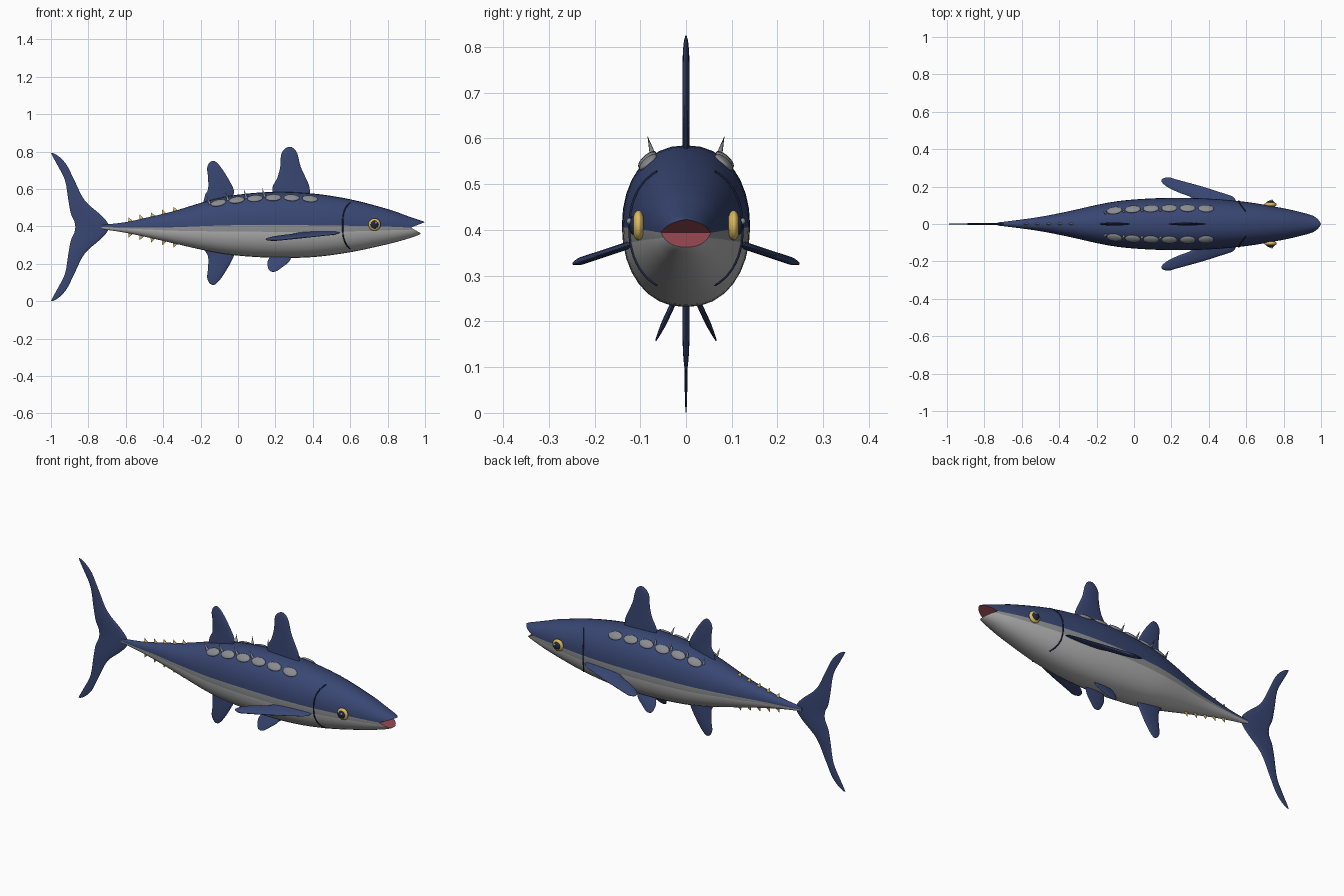
import bpy, bmesh, math
from mathutils import Vector, Matrix

if "Cube" in bpy.data.objects:
    bpy.data.objects.remove(bpy.data.objects["Cube"], do_unlink=True)


def material(name, r, g, b):
    m = bpy.data.materials.new(name)
    m.use_nodes = True
    m.diffuse_color = (r, g, b, 1)
    m.node_tree.nodes["Principled BSDF"].inputs["Base Color"].default_value = (r, g, b, 1)
    return m


navy = material("navy", 0.04, 0.062, 0.17)
silver = material("silver", 0.28, 0.29, 0.3)
pale = material("pale_belly", 0.47, 0.47, 0.47)
pink = material("mouth_pink", 0.32, 0.07, 0.09)
gold = material("gold", 0.72, 0.5, 0.12)
dark = material("dark_blue", 0.015, 0.022, 0.06)
grey = material("plate_grey", 0.25, 0.26, 0.28)


def finish(name, bm, mats, sharp=50):
    bmesh.ops.recalc_face_normals(bm, faces=bm.faces)
    me = bpy.data.meshes.new(name)
    bm.to_mesh(me)
    bm.free()
    for m in mats:
        me.materials.append(m)
    me.shade_smooth()
    me.set_sharp_from_angle(angle=math.radians(sharp))
    ob = bpy.data.objects.new(name, me)
    bpy.context.scene.collection.objects.link(ob)
    return ob


def smooth_rows(rows, steps):
    """Catmull-Rom interpolation through rows of numbers."""
    rows = [Vector(r) for r in rows]
    pts = [rows[0]] + rows + [rows[-1]]
    out = []
    for a, b, c, d in zip(pts, pts[1:], pts[2:], pts[3:]):
        for k in range(steps):
            t = k / steps
            out.append(0.5 * (2 * b + (c - a) * t + (2 * a - 5 * b + 4 * c - d) * t * t
                              + (3 * b - a - 3 * c + d) * t ** 3))
    return out + [rows[-1]]


def loft(rings, rule=lambda k: 0):
    """Skin a list of closed rings; rule gives the material per segment."""
    bm = bmesh.new()
    vs = [[bm.verts.new(p) for p in r] for r in rings]
    n = len(vs[0])
    for a, b in zip(vs, vs[1:]):
        for k in range(n):
            j = (k + 1) % n
            bm.faces.new((a[k], a[j], b[j], b[k])).material_index = rule(k)
    bm.faces.new(vs[0])
    bm.faces.new(vs[-1])
    return bm


# Body profile: x, top, bottom, half width
profile = smooth_rows([
    (-.73, .408, .386, .008), (-.6, .423, .366, .024), (-.48, .449, .341, .042),
    (-.35, .48, .311, .068), (-.15, .54, .266, .112), (0, .57, .244, .131),
    (.2, .585, .232, .14), (.4, .576, .236, .136), (.6, .545, .262, .118),
    (.8, .493, .305, .084), (.9, .458, .332, .061), (.96, .437, .352, .044),
    (.985, .429, .37, .028), (1, .422, .402, .008)], 5)


def surf(x, a):
    """Point on the body skin at station x and section angle a."""
    for p, q in zip(profile, profile[1:]):
        if x <= q[0]:
            break
    _, top, bot, w = p.lerp(q, (x - p[0]) / (q[0] - p[0]))
    c, s = math.cos(a), math.sin(a)
    y = math.copysign(abs(c) ** .9, c) * w
    z = math.copysign(abs(s) ** .95, s) * (top - bot) / 2
    return Vector((x, y, (top + bot) / 2 + z))


SEG = 32
body = finish("body", loft(
    [[surf(p[0], math.tau * k / SEG) for k in range(SEG)] for p in profile],
    lambda k: 0 if k < SEG // 2 else 1 if k in (SEG // 2, SEG - 1) else 2),
    [navy, silver, pale, pink])

# Mouth: wedge cut from the nose
wedge = [(.925, .394), (1.1, .462), (1.1, .29)]
cutter = finish("mouth_cutter",
                loft([[(x, y, z) for x, z in wedge] for y in (-.3, .3)], lambda k: 3),
                [navy, silver, pale, pink])
for f in cutter.data.polygons:
    f.material_index = 3
cutter.hide_render = True
cut = body.modifiers.new("mouth", "BOOLEAN")
cut.operation, cut.solver, cut.object = "DIFFERENCE", "EXACT", cutter
dg = bpy.context.evaluated_depsgraph_get()
cut_mesh = bpy.data.meshes.new_from_object(body.evaluated_get(dg))
body.modifiers.clear()
body.data = cut_mesh
cut_mesh.set_sharp_from_angle(angle=math.radians(40))
bpy.data.objects.remove(cutter, do_unlink=True)


def fin(name, rows, place, thick=.008):
    """Lens-section fin; rows are (height, rear x, front x)."""
    rings = []
    for h, x0, x1 in smooth_rows(rows, 4):
        half = (x1 - x0) / 2
        t = thick * min(1, half / .05)
        rings.append([place((x0 + x1) / 2 + half * math.cos(a), t * math.sin(a), h)
                      for a in (math.tau * k / 16 for k in range(16))])
    return finish(name, loft(rings), [navy], 70)


# Upright fins
fin("front_dorsal_fin",
    [(.55, .19, .385), (.61, .185, .382), (.66, .21, .362), (.72, .226, .335),
     (.78, .23, .32), (.81, .245, .306), (.825, .268, .285)],
    lambda x, t, h: (x, t, h))
rear = [(.53, -.185, -.05), (.57, -.175, -.025), (.6, -.16, -.024), (.66, -.16, -.055),
        (.71, -.165, -.087), (.738, -.155, -.11), (.75, -.14, -.125)]
fin("rear_dorsal_fin", rear, lambda x, t, h: (x, t, h))
fin("anal_fin", rear, lambda x, t, h: (x, t, .838 - h))

# Tail fin, mirrored about its middle
half_tail = [(.03, -.875, -.702), (.07, -.893, -.74), (.143, -.907, -.82), (.25, -.925, -.875),
             (.33, -.965, -.915), (.375, -.99, -.955), (.396, -1, -.99)]
tail = [(-h, a, b) for h, a, b in reversed(half_tail)] + [(0, -.87, -.692)] + half_tail
fin("tail_fin", tail, lambda x, t, h: (x, t, .397 + h), .006)

pectoral = [(.11, .34, .55), (.145, .3, .53), (.17, .235, .46), (.2, .175, .365),
            (.225, .148, .275), (.24, .15, .22), (.248, .168, .195)]
pelvic = [(-.03, .19, .29), (0, .17, .285), (.03, .157, .27), (.06, .16, .235),
          (.08, .17, .21), (.086, .183, .195)]


def ellipsoid(name, matrix, size, mat):
    bm = bmesh.new()
    bmesh.ops.create_uvsphere(bm, u_segments=20, v_segments=12, radius=1,
                              matrix=matrix @ Matrix.Diagonal((*size, 1)))
    return finish(name, bm, [mat], 80)


def spike(name, base, direction, radius, length, flat, mat):
    """Small cone standing on base, narrowed across y."""
    d = Vector(direction).normalized()
    bm = bmesh.new()
    bmesh.ops.create_cone(bm, cap_ends=True, segments=10, radius1=radius, radius2=0, depth=length)
    turn = Vector((0, 0, 1)).rotation_difference(d).to_matrix()
    for v in bm.verts:
        p = turn @ (v.co + Vector((0, 0, length / 2)))
        v.co = Vector(base) + Vector((p.x, p.y * flat, p.z))
    return finish(name, bm, [mat])


# Paired parts
for side, label in ((1, "left"), (-1, "right")):
    fin(label + "_pectoral_fin", pectoral,
        lambda x, t, h: (x, side * (h + t * .3), .365 - .33 * (h - .13) + t))
    fin(label + "_pelvic_fin", pelvic,
        lambda x, t, h: (x, side * (.03 + .42 * h + t * .9), .235 - .9 * h + t * .42), .006)

    # Eye: gold rim, dark pupil, small glint
    for part, pos, size, mat in (
            ("eye", (.73, .104, .41), (.033, .014, .033), gold),
            ("pupil", (.73, .114, .41), (.021, .011, .021), dark),
            ("eye_glint", (.737, .124, .419), (.007, .006, .007), grey)):
        ellipsoid(f"{label}_{part}", Matrix.Translation((pos[0], side * pos[1], pos[2])), size, mat)

    # Oval plates lying on the upper flank
    for i in range(6):
        x, a, e = -.105 + .098 * i, math.radians(55), .01
        p = surf(x, a)
        tx = (surf(x + e, a) - surf(x - e, a)).normalized()
        ta = (surf(x, a + e) - surf(x, a - e)).normalized()
        n = ta.cross(tx).normalized()
        n = n if n.z > 0 else -n
        ta = n.cross(tx)
        m = Matrix((tx, ta, n)).transposed().to_4x4()
        m.translation = p
        ellipsoid(f"{label}_plate_{i + 1}", Matrix.Diagonal((1, side, 1, 1)) @ m,
                  (.042, .025, .01), grey)

    # Thin spines between the plates
    for i in range(4):
        p = surf(-.15 + .098 * i, math.radians(62))
        spike(f"{label}_spine_{i + 1}", (p.x, side * p.y, p.z - .008),
              (-.3, side * .28, 1), .008, .055, 1, grey)

    # Gill line
    cu = bpy.data.curves.new(label + "_gill", "CURVE")
    cu.dimensions, cu.bevel_depth, cu.bevel_resolution = "3D", .0035, 2
    line = cu.splines.new("POLY")
    line.points.add(20)
    for k, pt in enumerate(line.points):
        a = math.radians(-60 + 6 * k)
        p = surf(.56 + .06 * abs(math.sin(a)) ** 3, a)
        pt.co = (p.x, side * p.y, p.z, 1)
    cu.materials.append(dark)
    bpy.context.scene.collection.objects.link(bpy.data.objects.new(label + "_gill", cu))

# Finlets along the tail stalk
for i in range(5):
    x = -.575 + .06 * i
    for sign, label in ((1, "upper"), (-1, "lower")):
        p = surf(x, sign * math.pi / 2)
        spike(f"{label}_finlet_{i + 1}", (x, 0, p.z - sign * .004), (-.4, 0, sign),
              .014, .028, .4, gold)
